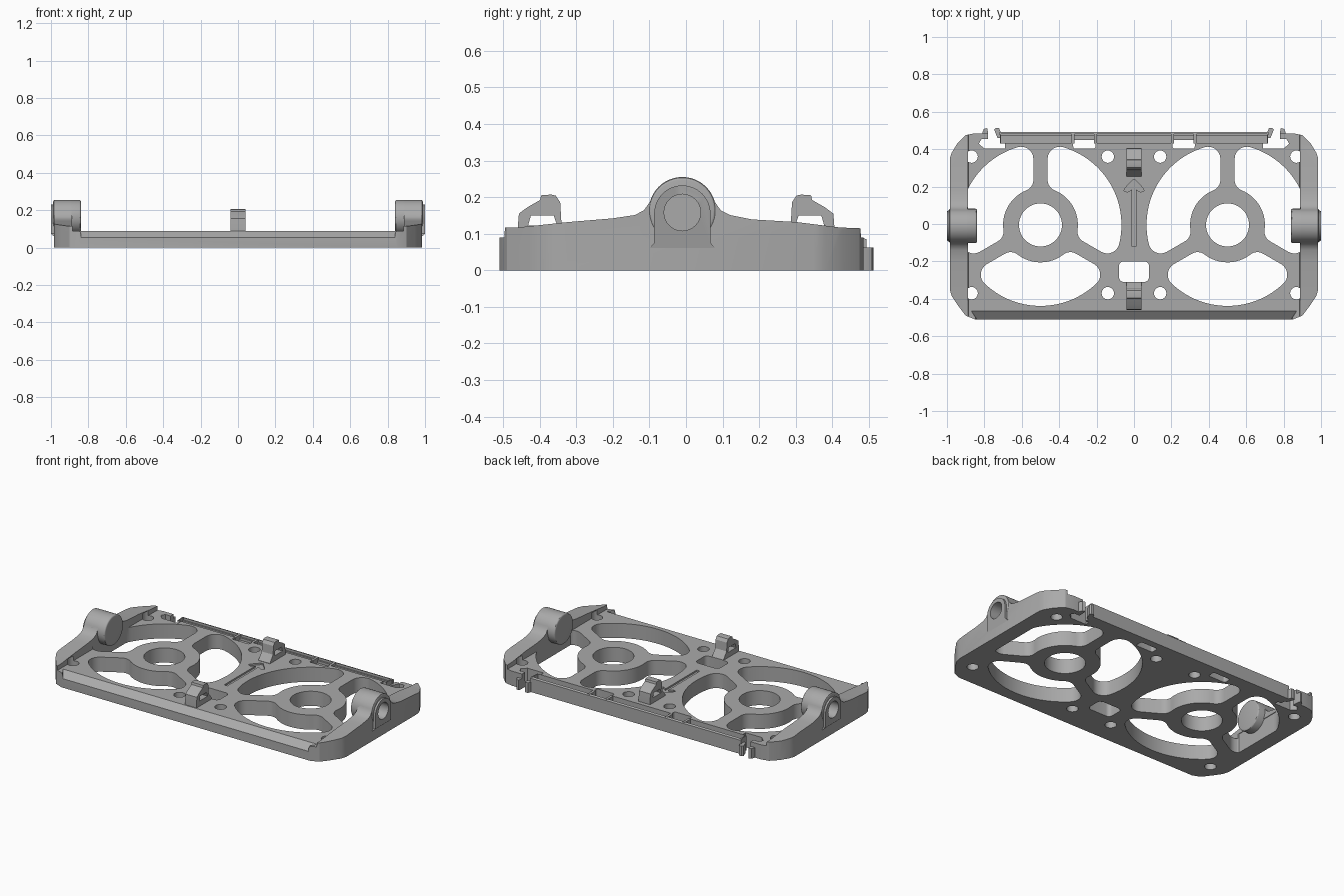
import bpy, bmesh
from math import sin, cos, asin, pi, radians
from mathutils import Matrix

if "Cube" in bpy.data.objects:
    bpy.data.objects.remove(bpy.data.objects["Cube"])

grey = bpy.data.materials.new("plain grey")
grey.use_nodes = True
COLOUR = (0.40, 0.40, 0.40, 1)
grey.diffuse_color = COLOUR
grey.node_tree.nodes["Principled BSDF"].inputs["Base Color"].default_value = COLOUR

# Axis mapping: profile (a, b) and depth c to x, y, z
MAPS = {"z": lambda a, b, c: (a, b, c),
        "x": lambda a, b, c: (c, a, b),
        "y": lambda a, b, c: (a, c, b)}


def prism(name, loops, lo, hi, axis="z"):
    """Extrude one or more closed profiles along an axis."""
    bm = bmesh.new()
    put = MAPS[axis]
    for pts in loops:
        low = [bm.verts.new(put(a, b, lo)) for a, b in pts]
        high = [bm.verts.new(put(a, b, hi)) for a, b in pts]
        bm.faces.new(low)
        bm.faces.new(high)
        for i in range(len(pts)):
            j = (i + 1) % len(pts)
            bm.faces.new((low[i], low[j], high[j], high[i]))
    bmesh.ops.remove_doubles(bm, verts=bm.verts, dist=1e-5)
    bmesh.ops.recalc_face_normals(bm, faces=bm.faces)
    mesh = bpy.data.meshes.new(name)
    bm.to_mesh(mesh)
    bm.free()
    mesh.materials.append(grey)
    obj = bpy.data.objects.new(name, mesh)
    bpy.context.collection.objects.link(obj)
    return obj


def apply_modifier(obj, mod):
    bpy.context.view_layer.objects.active = obj
    bpy.ops.object.modifier_apply(modifier=mod.name)


def cut(obj, cutter, keep=False):
    mod = obj.modifiers.new("cut", "BOOLEAN")
    mod.operation = "DIFFERENCE"
    mod.solver = "EXACT"
    mod.object = cutter
    apply_modifier(obj, mod)
    if not keep:
        bpy.data.objects.remove(cutter)


def bevel(obj, width):
    mod = obj.modifiers.new("bevel", "BEVEL")
    mod.width = width
    mod.segments = 3
    mod.limit_method = "ANGLE"
    mod.angle_limit = radians(50)
    apply_modifier(obj, mod)


def arc(cx, cy, r, start, end, n=12):
    return [(cx + r * cos(start + (end - start) * i / n),
             cy + r * sin(start + (end - start) * i / n)) for i in range(n + 1)]


def circle(cx, cy, r, n=32):
    return arc(cx, cy, r, 0, 2 * pi, n)[:-1]


def rect(x0, x1, y0, y1):
    return [(x0, y0), (x1, y0), (x1, y1), (x0, y1)]


def flip(pts):
    return [(-a, b) for a, b in pts]


def rounded_rect(x0, x1, y0, y1, r):
    return (arc(x1 - r, y1 - r, r, 0, pi / 2, 5) + arc(x0 + r, y1 - r, r, pi / 2, pi, 5)
            + arc(x0 + r, y0 + r, r, pi, 1.5 * pi, 5) + arc(x1 - r, y0 + r, r, 1.5 * pi, 2 * pi, 5))


def lobe(cx, cy, start):
    """Opening between two spokes, with all four corners filleted."""
    half, inner, outer, ri, ro = 0.038, 0.2, 0.433, 0.06, 0.065
    end = start + 2 * pi / 3
    ai = asin((half + ri) / (inner + ri))
    ao = asin((half + ro) / (outer - ro))

    def corner(dist, ang, r, a0, a1):
        return arc(cx + dist * cos(ang), cy + dist * sin(ang), r, a0, a1, 8)

    pts = corner(outer - ro, start + ao, ro, start - pi / 2, start + ao)
    pts += arc(cx, cy, outer, start + ao, end - ao, 32)[1:-1]
    pts += corner(outer - ro, end - ao, ro, end - ao, end + pi / 2)
    pts += corner(inner + ri, end - ai, ri, end + pi / 2, end - ai + pi)
    pts += arc(cx, cy, inner, end - ai, start + ai, 16)[1:-1]
    pts += corner(inner + ri, start + ai, ri, start + ai + pi, start + 1.5 * pi)
    return [(max(-0.89, min(0.89, x)), y) for x, y in pts]


# Tray body: chamfered outline, raised to the tallest wall
side = [(0.85, -0.51), (0.9, -0.49), (0.945, -0.43), (0.975, -0.385), (0.985, -0.35),
        (0.985, 0.35), (0.975, 0.38), (0.945, 0.43), (0.9, 0.475), (0.85, 0.485)]
body = prism("tray_body", [side + flip(side)[::-1]], 0, 0.3)

# Side wall silhouette
hub_y, hub_z = -0.01, 0.163
crest = [(-0.6, 0.114), (-0.46, 0.117), (-0.32, 0.132), (-0.2, 0.142), (-0.14, 0.151), (-0.115, 0.164)]
crest += arc(hub_y, hub_z, 0.092, radians(165), radians(15), 20)
crest += [(0.095, 0.164), (0.12, 0.151), (0.18, 0.139), (0.3, 0.132), (0.42, 0.117), (0.6, 0.11)]
cut(body, prism("crest_cutter", [crest + [(0.6, 0.4), (-0.6, 0.4)]], -1.2, 1.2, "x"))

# Sunken floor between the walls
floor = 0.09
cut(body, prism("floor_cutter", [[(-0.885, floor), (0.885, floor), (0.9, 0.4), (-0.9, 0.4)]], -0.7, 0.7, "y"))

# Sloping front edge, swept up at its ends
front = prism("front_cutter", [[(-0.53, 0.04), (-0.465, 0.0905), (-0.465, 0.15), (-0.53, 0.15)]],
              -0.87, 0.87, "x")
for v in front.data.vertices:
    if v.co.z < 0.05:
        v.co.x *= 0.95
cut(body, front)

# Openings through the floor
openings = [rounded_rect(-0.08, 0.08, -0.31, -0.2, 0.025)]
for s in (-1, 1):
    fx = 0.5 * s
    openings.append(circle(fx, -0.005, 0.115, 48))
    openings += [lobe(fx, -0.005, pi / 2 + k * 2 * pi / 3) for k in range(3)]
    for hx in (0.14, 0.868):
        openings += [circle(s * hx, hy, 0.033, 24) for hy in (0.36, -0.37)]
    openings.append(rounded_rect(*sorted((0.205 * s, 0.325 * s)), 0.403, 0.45, 0.012))
    notch = [(0.69, 0.403), (0.8, 0.403), (0.83, 0.43), (0.815, 0.455), (0.78, 0.455), (0.785, 0.6),
             (0.725, 0.6), (0.715, 0.43), (0.69, 0.43)]
    openings.append(notch if s > 0 else flip(notch)[::-1])
cut(body, prism("opening_cutter", openings, -0.1, 0.0901 + 0.03))

# Stepped channel along the back edge
cut(body, prism("channel_cutter", [[(0.432, 0.06), (0.47, 0.06), (0.47, 0.075), (0.6, 0.075),
                                    (0.6, 0.2), (0.432, 0.2)]], -0.71, 0.71, "x"))

# Direction arrow sunk into the floor
arrow = [(0.011, -0.12), (0.011, 0.185), (0.035, 0.17), (0.055, 0.178), (0.045, 0.195), (0.008, 0.235)]
cut(body, prism("arrow_cutter", [arrow + flip(arrow)[::-1]], 0.08, 0.12))

parts = [body]

# Back rail, its catches and the snap prongs
parts.append(prism("back_rail", [[(0.48, 0), (0.493, 0), (0.493, 0.085), (0.48, 0.09)]], -0.72, 0.72, "x"))
for s, label in ((-1, "right"), (1, "left")):
    for i, x in enumerate((0.205, 0.325)):
        parts.append(prism(f"{label}_catch_{i + 1}",
                           [rect(x * s - 0.008, x * s + 0.008, 0.43, 0.485)], 0.03, 0.09))
    prongs = [[(0.712, 0.46), (0.73, 0.46), (0.748, 0.505), (0.74, 0.513), (0.722, 0.513), (0.712, 0.49)],
              [(0.78, 0.455), (0.815, 0.455), (0.81, 0.49), (0.803, 0.508), (0.785, 0.513), (0.782, 0.5)]]
    if s < 0:
        prongs = [flip(p) for p in prongs]
    parts.append(prism(f"{label}_snap_prongs", prongs, 0, 0.062))

# Pivot hubs with outer bearing plates and blind sockets
for s, label in ((-1, "right"), (1, "left")):
    hub = prism(f"{label}_hub", [circle(hub_y, hub_z, 0.092, 48)], *sorted((0.84 * s, 0.988 * s)), axis="x")
    bevel(hub, 0.008)
    cap = arc(hub_y, 0.155, 0.077, 0, pi, 24) + [(-0.087, 0.075), (-0.1, 0.06), (0.08, 0.06), (0.067, 0.075)]
    plate = prism(f"{label}_bearing_plate", [cap], *sorted((0.95 * s, 1.0 * s)), axis="x")
    for v in plate.data.vertices:
        if v.co.z < 0.065:
            v.co.x = min(abs(v.co.x), 0.984) * s
    socket = prism("socket_cutter", [circle(hub_y, 0.158, 0.05, 32)], *sorted((0.87 * s, 1.1 * s)), axis="x")
    for obj in (hub, plate):
        cut(obj, socket, keep=True)
    cut(body, socket)
    parts += [hub, plate]

# Windowed clips standing on the centre line
clip = [(0.255, 0.08), (0.255, 0.092), (0.287, 0.134), (0.29, 0.186), (0.302, 0.204), (0.315, 0.207),
        (0.335, 0.2), (0.338, 0.18), (0.38, 0.172), (0.403, 0.155), (0.406, 0.117), (0.406, 0.08)]
clip[6:8] = [(0.342, 0.205), (0.345, 0.192)]
window = [(0.298, 0.122), (0.378, 0.122), (0.37, 0.15), (0.308, 0.15)]
for label, move in (("back", lambda p: p), ("front", lambda p: [(-y - 0.054, z) for y, z in p])):
    obj = prism(f"{label}_clip", [move(clip)], -0.039, 0.039, "x")
    cut(obj, prism("window_cutter", [move(window)], -0.1, 0.1, "x"))
    parts.append(obj)

# Smooth the curved walls, keep the edges crisp
bpy.ops.object.select_all(action="DESELECT")
for obj in parts:
    obj.select_set(True)
bpy.context.view_layer.objects.active = body
bpy.ops.object.shade_smooth_by_angle(angle=radians(30))
